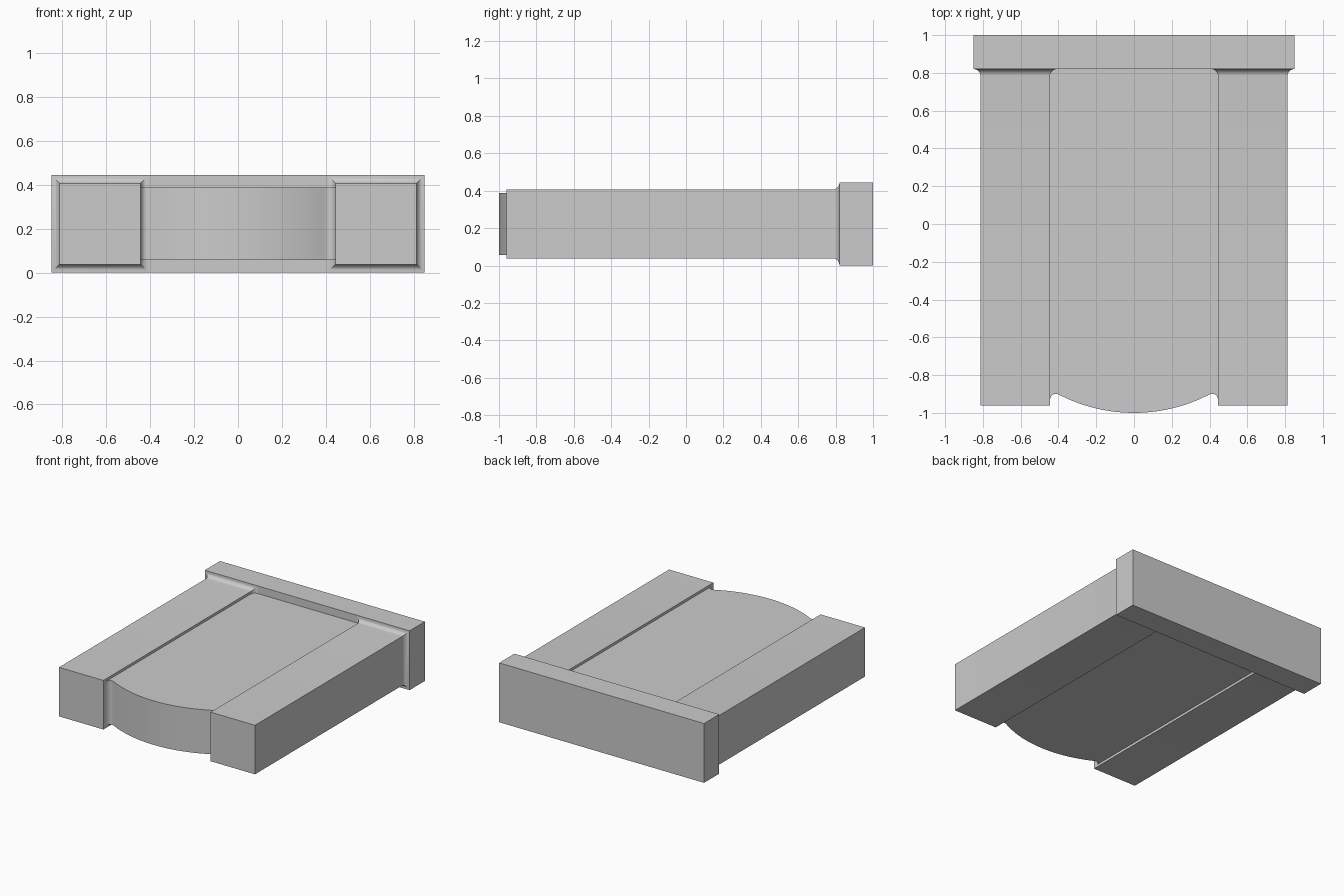
import bpy, bmesh
from math import sin, cos, pi, radians, sqrt

if "Cube" in bpy.data.objects:
    bpy.data.objects.remove(bpy.data.objects["Cube"])

MID_Z = 0.2225


def loft(name, rings, smooth=False):
    """Skin a list of equal-length closed rings and cap both ends."""
    bm = bmesh.new()
    loops = [[bm.verts.new(p) for p in ring] for ring in rings]
    n = len(loops[0])
    for a, b in zip(loops, loops[1:]):
        for i in range(n):
            j = (i + 1) % n
            bm.faces.new((a[i], a[j], b[j], b[i]))
    bm.faces.new(loops[0])
    bm.faces.new(loops[-1])
    bmesh.ops.recalc_face_normals(bm, faces=bm.faces)
    mesh = bpy.data.meshes.new(name)
    bm.to_mesh(mesh)
    bm.free()
    if smooth:
        mesh.shade_smooth()
        mesh.set_sharp_from_angle(angle=radians(30))
    obj = bpy.data.objects.new(name, mesh)
    bpy.context.collection.objects.link(obj)
    return obj


def rect(cx, hx, y, hz):
    return [(cx - hx, y, MID_Z - hz), (cx + hx, y, MID_Z - hz),
            (cx + hx, y, MID_Z + hz), (cx - hx, y, MID_Z + hz)]


# Header block across the back
HEAD_Y = 0.82
loft("header_block", [rect(0, 0.85, HEAD_Y, 0.2225), rect(0, 0.85, 1.0, 0.2225)])

# Side rails: square bars flaring in a cove where they meet the header
R, STEPS = 0.036, 8
rings = [rect(0.629, 0.184, -0.96, 0.184)]
for i in range(STEPS + 1):
    t = i / STEPS * pi / 2
    grow = R * (1 - cos(t))
    rings.append(rect(0.629, 0.184 + grow, HEAD_Y - R + R * sin(t), 0.184 + grow))
rail = loft("side_rails", rings, smooth=True)
rail.modifiers.new("mirror", "MIRROR").use_axis[0] = True

# Centre panel with a bowed front and small rounded notches beside the rails
BOW = 0.865
half = []
for i in range(13):
    x = 0.39 * i / 12
    half.append((x, -1 + BOW - sqrt(BOW * BOW - x * x)))
half += [(0.402, -0.901), (0.414, -0.899), (0.424, -0.900), (0.433, -0.905),
         (0.440, -0.914), (0.445, -0.928), (0.445, HEAD_Y)]
outline = [(-x, y) for x, y in reversed(half[1:])] + half
loft("centre_panel", [[(x, y, z) for x, y in outline] for z in (0.0575, 0.3875)], smooth=True)
